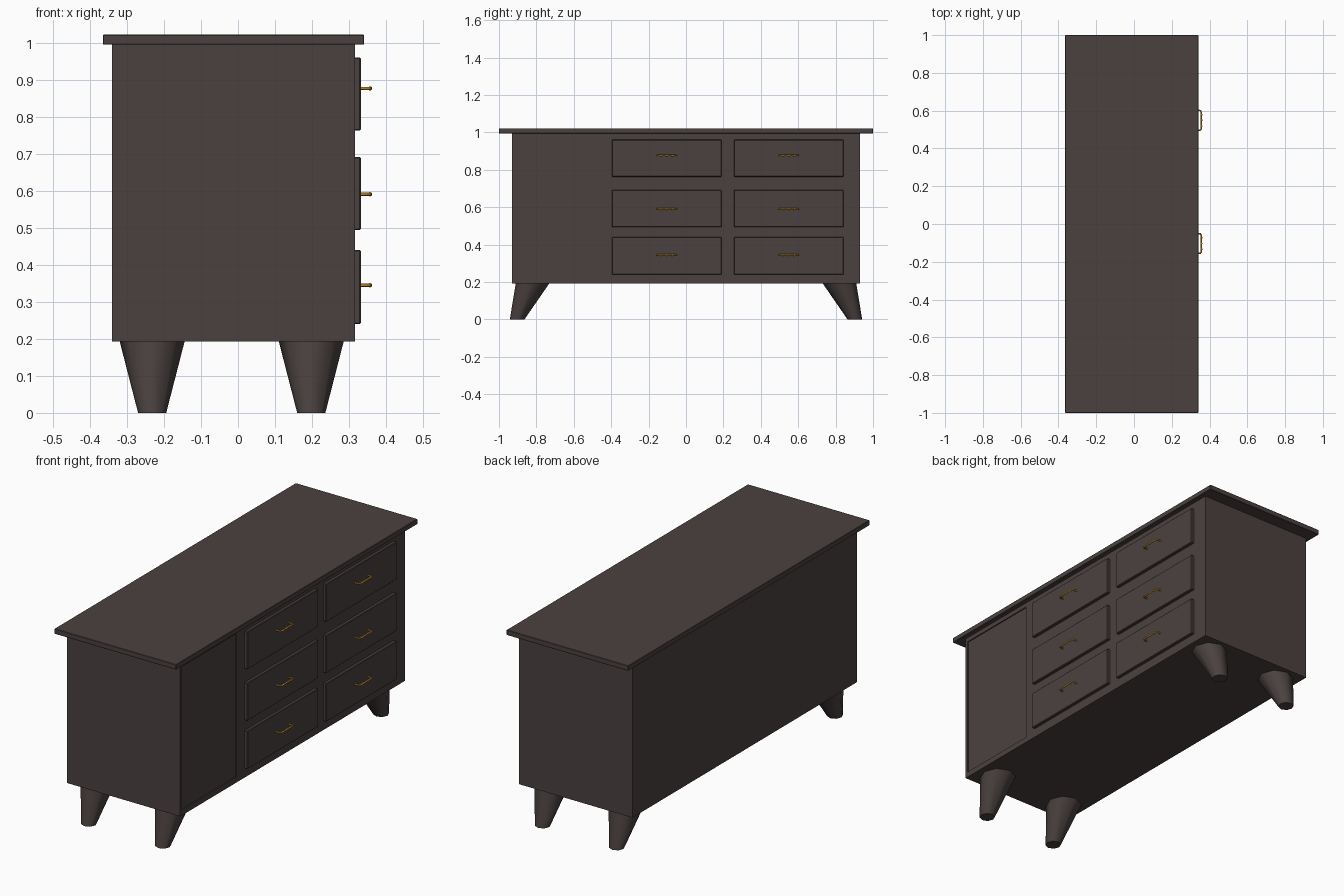
import bpy, bmesh, math
from mathutils import Vector

if "Cube" in bpy.data.objects:
    bpy.data.objects.remove(bpy.data.objects["Cube"])


def material(name, rgb):
    m = bpy.data.materials.new(name)
    m.diffuse_color = (*rgb, 1)
    m.use_nodes = True
    m.node_tree.nodes["Principled BSDF"].inputs["Base Color"].default_value = m.diffuse_color
    return m


WOOD = material("dark brown wood", (0.070, 0.053, 0.051))
BRASS = material("brass", (0.58, 0.29, 0.025))


def finish(bm, name, mat):
    bmesh.ops.recalc_face_normals(bm, faces=bm.faces)
    me = bpy.data.meshes.new(name)
    bm.to_mesh(me)
    bm.free()
    me.materials.append(mat)
    ob = bpy.data.objects.new(name, me)
    bpy.context.collection.objects.link(ob)
    return ob


def box_mesh(x, y, z):
    bm = bmesh.new()
    bmesh.ops.create_cube(bm, size=1)
    for v in bm.verts:
        v.co = Vector([(r[0] + r[1]) / 2 + c * (r[1] - r[0])
                       for r, c in zip((x, y, z), v.co)])
    return bm


def box(name, x, y, z, bevel=0):
    ob = finish(box_mesh(x, y, z), name, WOOD)
    if bevel:
        b = ob.modifiers.new("bevel", 'BEVEL')
        b.width, b.segments = bevel, 1
    return ob


# Body with a shallow recessed door panel in the long front
BACK, FRONT = -0.34, 0.316
body = box("body", (BACK, FRONT), (-0.93, 0.93), (0.193, 0.997))
cutter = box("door_recess_cutter", (FRONT - 0.006, FRONT + 0.05),
             (-0.915, -0.462), (0.222, 0.972))
cutter.hide_render = True
cutter.hide_viewport = True
cut = body.modifiers.new("door recess", 'BOOLEAN')
cut.object = cutter
cut.solver = 'EXACT'

# Overhanging top
box("table_top", (-0.365, 0.341), (-1, 1), (0.995, 1.022), 0.002)


# Turned bar handle: swept path with two posts and small beads
def handle(name, y, z):
    x0, x1, h = 0.330, 0.357, 0.052
    path = [(x0, -h), (x1 - 0.006, -h), (x1, -h + 0.009), (x1, h - 0.009),
            (x1 - 0.006, h), (x0, h)]
    cu = bpy.data.curves.new(name, 'CURVE')
    cu.dimensions = '3D'
    cu.bevel_depth, cu.bevel_resolution = 0.0042, 2
    cu.use_fill_caps = True
    sp = cu.splines.new('POLY')
    sp.points.add(len(path) - 1)
    for p, (px, py) in zip(sp.points, path):
        p.co = (px, y + py, z, 1)
    cu.materials.append(BRASS)
    bpy.context.collection.objects.link(bpy.data.objects.new(name, cu))
    bm = bmesh.new()
    for k in (-0.03, 0, 0.03):
        r = bmesh.ops.create_uvsphere(bm, u_segments=10, v_segments=6, radius=0.0058)
        bmesh.ops.translate(bm, verts=r["verts"], vec=(x1, y + k, z))
    finish(bm, name + "_beads", BRASS)


# Six drawers in two columns
for c, (ya, yb) in enumerate(((-0.396, 0.190), (0.256, 0.842))):
    for r, (za, zb, zh) in enumerate(((0.240, 0.440, 0.345),
                                      (0.494, 0.692, 0.591),
                                      (0.763, 0.961, 0.877))):
        box(f"drawer_{c}_{r}", (0.30, 0.332), (ya, yb), (za, zb), 0.003)
        handle(f"handle_{c}_{r}", (ya + yb) / 2, zh)


# Tapered, splayed legs
def leg(name, x, side):
    bm = bmesh.new()
    n = 8
    rings = []
    for z, y, rx, ry in ((0, 0.903, 0.038, 0.039), (0.194, 0.82, 0.088, 0.09)):
        rings.append([bm.verts.new((x + rx * math.cos(2 * math.pi * i / n),
                                    side * (y + ry * math.sin(2 * math.pi * i / n)), z))
                      for i in range(n)])
    for i in range(n):
        j = (i + 1) % n
        bm.faces.new((rings[0][i], rings[0][j], rings[1][j], rings[1][i]))
    for ring in rings:
        bm.faces.new(ring)
    ob = finish(bm, name, WOOD)
    bpy.ops.object.select_all(action='DESELECT')
    ob.select_set(True)
    bpy.context.view_layer.objects.active = ob
    bpy.ops.object.shade_smooth_by_angle(angle=math.radians(50))


for side, label in ((-1, "left"), (1, "right")):
    leg(f"{label}_front_leg", 0.198, side)
    leg(f"{label}_back_leg", -0.232, side)
